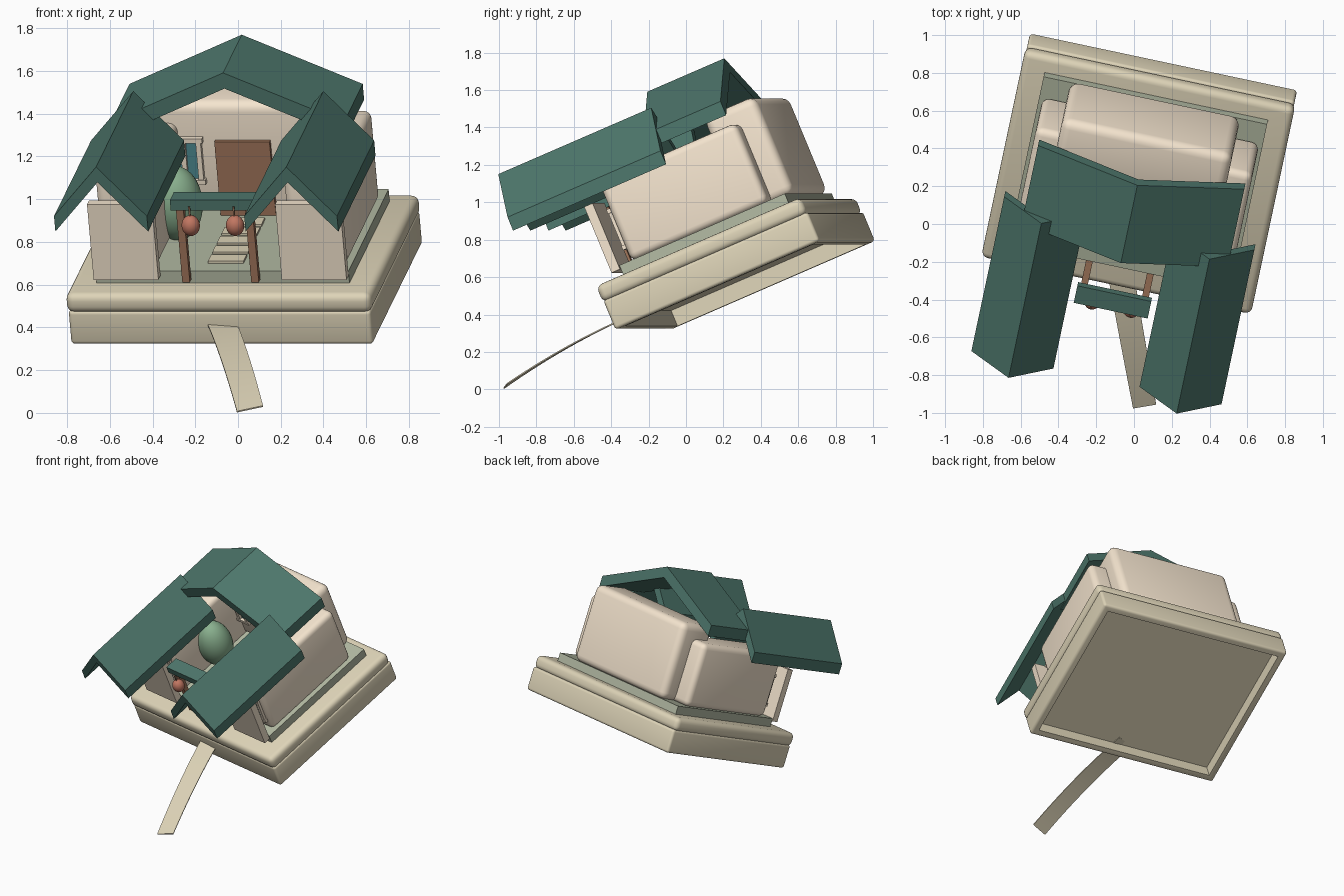
import bpy, bmesh, math
from mathutils import Matrix, Vector

if "Cube" in bpy.data.objects:
    bpy.data.objects.remove(bpy.data.objects["Cube"])

# Tilt shared by the whole house: pitch about x, yaw about z
TILT = (Matrix.Translation((0.04, 0.31, 0.564))
        @ Matrix.Rotation(math.radians(-12), 4, 'Z')
        @ Matrix.Rotation(math.radians(23), 4, 'X'))


def material(name, hex_code):
    m = bpy.data.materials.new(name)
    srgb = [int(hex_code[i:i + 2], 16) / 255 for i in (0, 2, 4)]
    m.diffuse_color = [c / 12.92 if c < 0.04 else ((c + 0.055) / 1.055) ** 2.4 for c in srgb] + [1]
    m.use_nodes = True
    m.node_tree.nodes["Principled BSDF"].inputs["Base Color"].default_value = m.diffuse_color
    return m


STONE = material("stone", "DED4B8")
WALL = material("plaster", "F5E5CF")
FLOOR = material("courtyard_green", "B3BAA3")
ROOF = material("roof_green", "4E776C")
WOOD = material("wood", "A0755A")
CLAY = material("clay", "C27762")
LEAF = material("leaf", "8AB18F")
GLASS = material("teal_glass", "4F8C92")


def finish(name, bm, mat, matrix=TILT, smooth=True):
    me = bpy.data.meshes.new(name)
    bmesh.ops.recalc_face_normals(bm, faces=bm.faces)
    bm.to_mesh(me)
    bm.free()
    me.materials.append(mat)
    if smooth:
        me.polygons.foreach_set("use_smooth", [True] * len(me.polygons))
        me.set_sharp_from_angle(angle=math.radians(32))
    ob = bpy.data.objects.new(name, me)
    bpy.context.collection.objects.link(ob)
    ob.matrix_world = matrix
    return ob


def box(name, xs, ys, zs, mat, bevel=0.0, seg=4, recess=None):
    bm = bmesh.new()
    size = [b - a for a, b in (xs, ys, zs)]
    mid = [(a + b) / 2 for a, b in (xs, ys, zs)]
    bmesh.ops.create_cube(bm, size=1, matrix=Matrix.Translation(mid) @ Matrix.Diagonal((*size, 1)))
    if bevel:
        bmesh.ops.bevel(bm, geom=bm.edges[:], offset=bevel, segments=seg, profile=0.5, affect='EDGES')
    if recess:  # hollow in the underside
        bm.faces.ensure_lookup_table()
        under = [min(bm.faces, key=lambda f: f.calc_center_median().z)]
        bmesh.ops.inset_region(bm, faces=under, thickness=recess[0])
        r = bmesh.ops.extrude_discrete_faces(bm, faces=under)
        bmesh.ops.translate(bm, verts=r["faces"][0].verts[:], vec=(0, 0, recess[1]))
    return finish(name, bm, mat, smooth=bevel > 0)


def gable_roof(name, cx, half, y0, y1, ridge, drop, thick):
    profile = [(-half, ridge - drop), (0, ridge), (half, ridge - drop),
               (half, ridge - drop - thick), (0, ridge - thick), (-half, ridge - drop - thick)]
    bm = bmesh.new()
    a = [bm.verts.new((cx + x, y0, z)) for x, z in profile]
    b = [bm.verts.new((cx + x, y1, z)) for x, z in profile]
    for i in range(6):
        j = (i + 1) % 6
        bm.faces.new((a[i], a[j], b[j], b[i]))
    for s in (a, b):
        bm.faces.new((s[0], s[1], s[4], s[5]))
        bm.faces.new((s[1], s[2], s[3], s[4]))
    return finish(name, bm, ROOF, smooth=False)


def ellipsoid(name, c, r, mat):
    bm = bmesh.new()
    bmesh.ops.create_uvsphere(bm, u_segments=28, v_segments=16, radius=1,
                              matrix=Matrix.Translation(c) @ Matrix.Diagonal((*r, 1)))
    return finish(name, bm, mat)


def window(name, cx, y, z0, z1, half, depth=0.03):
    # pane, frame bars and centre mullion, facing -y
    box(name + "_pane", (cx - half, cx + half), (y - depth * 0.4, y), (z0, z1), GLASS)
    w = 0.012
    for n, x in (("left", cx - half), ("right", cx + half), ("mullion", cx)):
        box(f"{name}_{n}_bar", (x - w, x + w), (y - depth, y), (z0, z1), WALL)
    for n, z in (("sill", z0), ("head", z1)):
        box(f"{name}_{n}", (cx - half - 0.02, cx + half + 0.02), (y - depth * 1.1, y), (z - w, z + w), WALL)


# Platform
box("base_lower_tier", (-0.723, 0.723), (-0.604, 0.61), (-0.01, 0.16), STONE, 0.018, recess=(0.045, 0.09))
box("base_upper_tier", (-0.73, 0.73), (-0.612, 0.604), (0.15, 0.247), STONE, 0.035)
box("courtyard_floor", (-0.605, 0.605), (-0.47, 0.512), (0.22, 0.307), FLOOR)

# Main hall
box("hall_walls", (-0.46, 0.46), (0.225, 0.53), (0.303, 0.868), WALL, 0.05)
gable_roof("hall_roof", 0, 0.558, -0.085, 0.372, 1.152, 0.25, 0.08)
box("hall_door", (-0.137, 0.127), (0.2, 0.24), (0.305, 0.68), WOOD)

# Side wings, mirrored
for side, s in (("left", -1), ("right", 1)):
    box(f"{side}_wing_walls", sorted((s * 0.315, s * 0.586)), (-0.41, 0.405), (0.303, 0.765), WALL, 0.04)
    box(f"{side}_wing_screen", sorted((s * 0.295, s * 0.605)), (-0.525, -0.475), (0.287, 0.67), WALL)
    window(f"{side}_wing_window", s * 0.45, -0.405, 0.39, 0.60, 0.09, 0.022)
    gable_roof(f"{side}_wing_roof", s * 0.455, 0.222, -0.918, -0.01, 1.027, 0.25, 0.078)
    window(f"{side}_hall_window", s * 0.29, 0.228, 0.475, 0.685, 0.075)
    # Gate post and hanging lantern
    box(f"{side}_gate_post", (s * 0.165 - 0.018, s * 0.165 + 0.018), (-0.52, -0.484), (0.272, 0.66), WOOD)
    ellipsoid(f"{side}_lantern", (s * 0.106, -0.575, 0.584), (0.043, 0.043, 0.05), CLAY)
    box(f"{side}_lantern_cord", (s * 0.106 - 0.004, s * 0.106 + 0.004), (-0.579, -0.571), (0.62, 0.68), WOOD)
box("gate_beam", (-0.2, 0.2), (-0.555, -0.455), (0.653, 0.704), ROOF)

# Courtyard planting and stepping slabs
ellipsoid("courtyard_tree", (-0.285, -0.06, 0.48), (0.125, 0.125, 0.182), LEAF)
for i in range(5):
    y = -0.335 + 0.11 * i
    box(f"stepping_slab_{i + 1}", (-0.085, 0.085), (y - 0.04, y + 0.04), (0.30, 0.318), STONE)

# Gently bowed ramp ribbon down to the ground
start, middle, end = (Vector(p) for p in ((0.056, -0.965, 0.018), (-0.014, -0.58, 0.255), (-0.083, -0.19, 0.437)))
ctrl = middle * 2 - (start + end) / 2
bm = bmesh.new()
rings = []
for i in range(17):
    t = i / 16
    p = start * (1 - t) ** 2 + ctrl * 2 * t * (1 - t) + end * t * t
    across = Vector((0.061, 0.01, 0.013)).lerp(Vector((0.068, 0.012, 0.004)), t)
    up = Vector((0, -0.0015, 0.003))
    rings.append([bm.verts.new(q) for q in (p - across - up, p + across - up, p + across + up, p - across + up)])
for a, b in zip(rings, rings[1:]):
    for k in range(4):
        bm.faces.new((a[k], a[(k + 1) % 4], b[(k + 1) % 4], b[k]))
bm.faces.new(rings[0])
bm.faces.new(rings[-1])
finish("entry_ramp", bm, STONE, Matrix.Identity(4))
